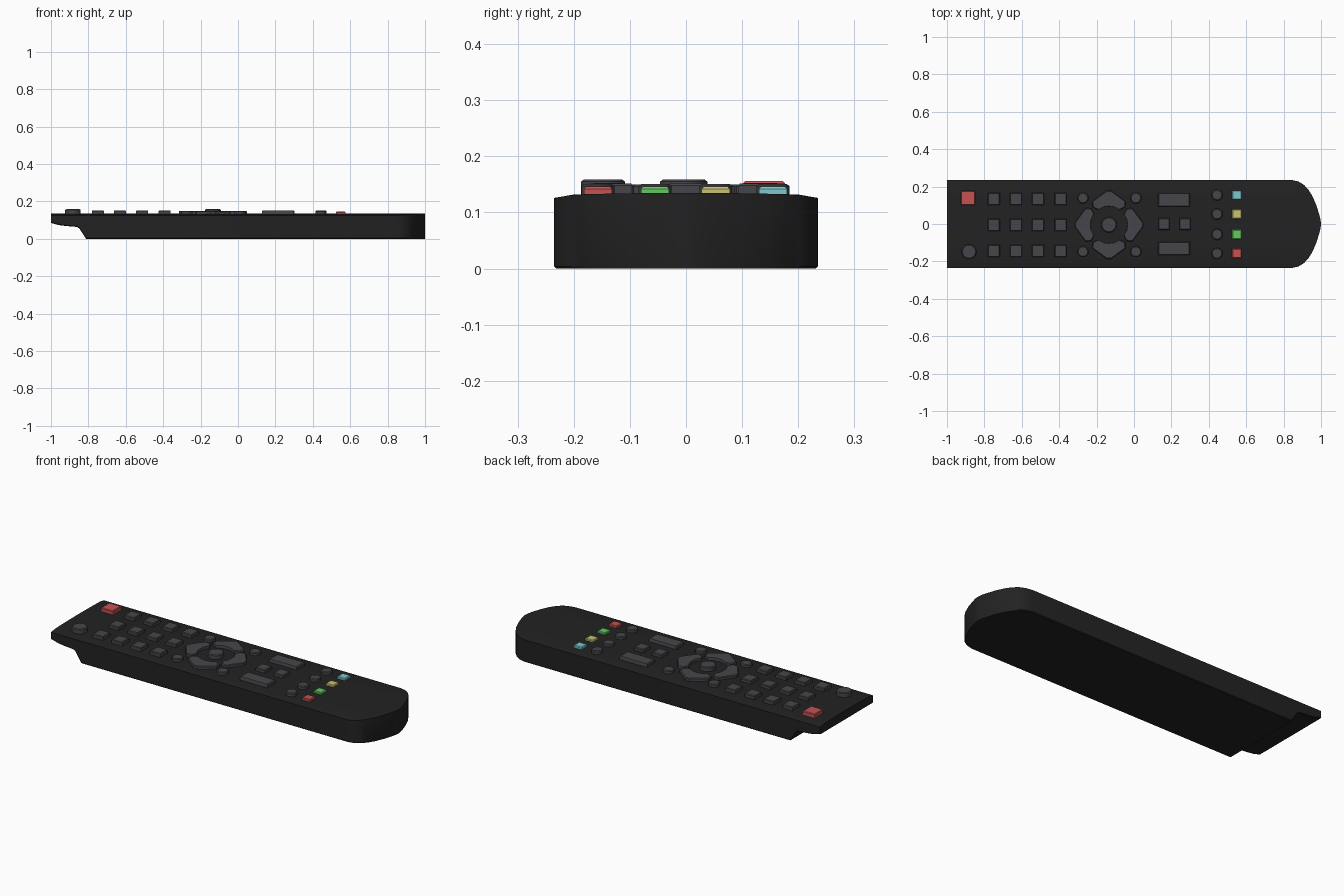
import bpy, bmesh, math

if "Cube" in bpy.data.objects:
    bpy.data.objects.remove(bpy.data.objects["Cube"])

def material(name, rgb):
    m = bpy.data.materials.new(name)
    m.diffuse_color = (*rgb, 1)
    m.use_nodes = True
    m.node_tree.nodes["Principled BSDF"].inputs["Base Color"].default_value = m.diffuse_color
    return m

BLACK = material("black plastic", (0.016, 0.016, 0.016))
GREY = material("dark grey rubber", (0.062, 0.062, 0.07))
RED = material("red", (0.56, 0.085, 0.085))
GREEN = material("green", (0.13, 0.58, 0.12))
YELLOW = material("yellow", (0.58, 0.54, 0.17))
CYAN = material("cyan", (0.2, 0.58, 0.62))

def finish(name, bm, mat, angle=30):
    bmesh.ops.remove_doubles(bm, verts=bm.verts, dist=1e-5)
    bmesh.ops.recalc_face_normals(bm, faces=bm.faces)
    me = bpy.data.meshes.new(name)
    bm.to_mesh(me)
    bm.free()
    me.materials.append(mat)
    ob = bpy.data.objects.new(name, me)
    bpy.context.collection.objects.link(ob)
    bpy.ops.object.select_all(action='DESELECT')
    ob.select_set(True)
    bpy.context.view_layer.objects.active = ob
    bpy.ops.object.shade_smooth_by_angle(angle=math.radians(angle))
    return ob

def crown(y):
    """Height of the gently domed top face."""
    a = abs(y)
    return 0.135 - 0.003 * (a / 0.2) ** 2 - max(0, a - 0.2) * 0.14

# Body: cross-sections (x, half width, underside height) from tail to nose
W = 0.235
stations = [(-1, W, 0.085), (-0.96, W, 0.074), (-0.92, W, 0.069), (-0.862, W, 0.064),
            (-0.848, W, 0.055), (-0.812, W, 0), (0.845, W, 0), (0.88, 0.227, 0),
            (0.91, 0.208, 0), (0.935, 0.18, 0), (0.955, 0.147, 0), (0.975, 0.1, 0),
            (0.99, 0.052, 0), (0.997, 0.025, 0), (1.0, 0.0, 0)]
bm = bmesh.new()
rings = []
for x, w, zb in stations:
    c = min(0.004, w)
    pts = [(-w, zb + 0.004), (-w + c, zb), (w - c, zb), (w, zb + 0.004)]
    pts += [(w * f, crown(w * f)) for f in (1, 0.93, 0.85, 0.5, 0, -0.5, -0.85, -0.93, -1)]
    rings.append([bm.verts.new((x, y, z)) for y, z in pts])
n = len(rings[0])
for a, b in zip(rings, rings[1:]):
    for i in range(n):
        bm.faces.new((a[i], a[(i + 1) % n], b[(i + 1) % n], b[i]))
bm.faces.new(rings[0])
bmesh.ops.dissolve_degenerate(bm, dist=1e-6, edges=bm.edges)
finish("body", bm, BLACK)

# Buttons: prisms with a chamfered top
def rect(w, h):
    return [(-w / 2, -h / 2), (w / 2, -h / 2), (w / 2, h / 2), (-w / 2, h / 2)]

def disc(r, sides=14):
    return [(r * math.cos(math.tau * i / sides), r * math.sin(math.tau * i / sides))
            for i in range(sides)]

def buttons(name, outline, places, top, mat, turns=(0,)):
    bm = bmesh.new()
    cx = sum(p[0] for p in outline) / len(outline)
    cy = sum(p[1] for p in outline) / len(outline)
    size = max(math.hypot(px - cx, py - cy) for px, py in outline)
    k = 1 - 0.005 / size
    for x, y in places:
        for t in turns:
            co, si = math.cos(t), math.sin(t)
            layers = []
            for z, s in ((0.12, 1), (top - 0.004, 1), (top, k)):
                ring = []
                for px, py in outline:
                    u, v = cx + (px - cx) * s, cy + (py - cy) * s
                    ring.append(bm.verts.new((x + u * co - v * si, y + u * si + v * co, z)))
                layers.append(ring)
            for a, b in zip(layers, layers[1:]):
                for i in range(len(a)):
                    j = (i + 1) % len(a)
                    bm.faces.new((a[i], a[j], b[j], b[i]))
            bm.faces.new(layers[0][::-1])
            bm.faces.new(layers[-1])
    return finish(name, bm, mat)

# Tail end: power key and round source key
buttons("power_button", rect(0.075, 0.075), [(-0.888, 0.139)], 0.156, RED)
buttons("source_button", disc(0.04), [(-0.882, -0.148)], 0.159, GREY)

# Number pad
buttons("number_keys", rect(0.064, 0.066),
        [(x, y) for x in (-0.749, -0.631, -0.513, -0.392) for y in (0.134, -0.005, -0.144)],
        0.153, GREY)

# Direction pad: centre key, four arrow keys and four corner keys
PAD = (-0.134, -0.004)
buttons("ok_button", disc(0.042, 16), [PAD], 0.159, GREY)
half = [(0.182, 0.012), (0.125, 0.09), (0.094, 0.087), (0.08, 0.058), (0.095, 0.03)]
arrow = half + [(0.099, 0)] + [(u, -v) for u, v in reversed(half)]
buttons("arrow_keys", arrow[::-1][::-1], [PAD], 0.15, GREY,
        [i * math.pi / 2 for i in range(4)])
buttons("corner_keys", disc(0.03),
        [(x, y) for x in (-0.273, 0.01) for y in (0.139, -0.148)], 0.15, GREY)

# Rocker bars and the two keys between them
buttons("rocker_bars", rect(0.172, 0.07), [(0.214, 0.129), (0.214, -0.131)], 0.152, GREY)
buttons("middle_keys", rect(0.06, 0.062), [(0.16, 0.0), (0.272, 0.0)], 0.152, GREY)

# Row of round keys and row of coloured keys
rows = (-0.157, -0.055, 0.053, 0.155)
buttons("round_keys", disc(0.03), [(0.444, y) for y in rows], 0.151, GREY)
for label, y, mat in zip(("red", "green", "yellow", "cyan"), rows, (RED, GREEN, YELLOW, CYAN)):
    buttons(label + "_key", rect(0.05, 0.05), [(0.55, y)], 0.146, mat)
